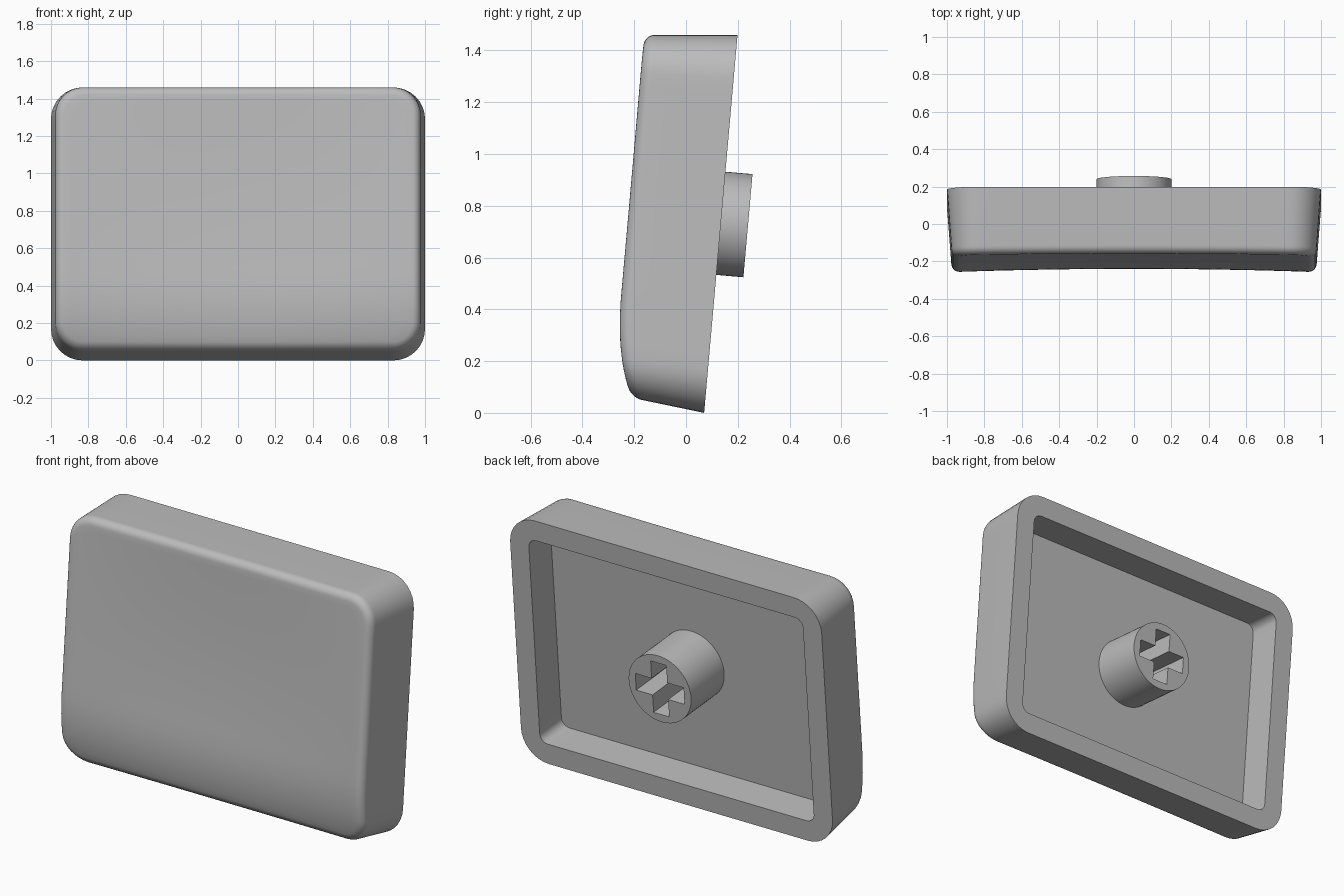
import bpy, bmesh, math
from mathutils import Matrix

if "Cube" in bpy.data.objects:
    bpy.data.objects.remove(bpy.data.objects["Cube"])

TILT = math.radians(5.05)
S, C = math.sin(TILT), math.cos(TILT)
# Local frame: x across, y up the back plane, z out through the dished face
FRAME = Matrix(((1, 0, 0, 0), (0, S, -C, 0.07), (0, C, S, 0), (0, 0, 0, 1)))
HEIGHT = 1.4655
CAVITY = 0.2

grey = bpy.data.materials.new("grey plastic")
grey.diffuse_color = (0.5, 0.5, 0.5, 1)
grey.use_nodes = True
grey.node_tree.nodes["Principled BSDF"].inputs["Base Color"].default_value = grey.diffuse_color


def face_depth(x, u):
    """Depth of the scooped front face, rolling off at its lower edge."""
    roll = 0.075 * (max(0.0, 0.45 - u) / 0.42) ** 2.5
    across = max(0.0, 1 - (x / 0.95) ** 2)
    along = math.sin(math.pi * min(max(u / HEIGHT, 0), 1))
    return 0.36 - roll - across * (0.004 + 0.022 * along)


def outline(half, low, high, r, corner=8, nx=28, ny=20):
    """Rounded rectangle with evenly divided straight sides."""
    corners = [(half - r, high - r, 0), (-half + r, high - r, 90),
               (-half + r, low + r, 180), (half - r, low + r, 270)]
    pts = []
    for k, (cx, cy, a0) in enumerate(corners):
        for i in range(corner + 1):
            a = math.radians(a0 + 90 * i / corner)
            pts.append((cx + r * math.cos(a), cy + r * math.sin(a)))
        nxt = corners[(k + 1) % 4]
        a = math.radians(a0 + 90)
        end = (nxt[0] + r * math.cos(a), nxt[1] + r * math.sin(a))
        start, n = pts[-1], (nx if k % 2 == 0 else ny)
        for i in range(1, n):
            t = i / n
            pts.append((start[0] + (end[0] - start[0]) * t,
                        start[1] + (end[1] - start[1]) * t))
    return pts


def finish(ob):
    ob.data.materials.clear()
    ob.data.materials.append(grey)
    bpy.ops.object.select_all(action='DESELECT')
    ob.select_set(True)
    bpy.context.view_layer.objects.active = ob
    bpy.ops.object.shade_smooth_by_angle(angle=math.radians(30))


# Cap shell: rings from the cavity floor, over the rim, up the walls, over the face
rings = []
inner = outline(0.88, 0.12, HEIGHT - 0.12, 0.05)
rings.append([(x, u, CAVITY) for x, u in inner])
rings.append([(x, u, 0) for x, u in inner])
rings.append([(x, u, 0) for x, u in outline(1.0, 0, HEIGHT, 0.17)])
FILLET = 0.045
for i in range(7):
    a = math.pi / 2 * i / 6
    ins = FILLET * (1 - math.cos(a))
    ring = outline(0.977 - ins, 0.028 + ins, 1.438 - ins, 0.15 - ins)
    rings.append([(x, u, face_depth(x, u) - FILLET * (1 - math.sin(a))) for x, u in ring])
top = rings[-1]
mid = 0.733
STEPS = 22
for i in range(1, STEPS):
    k = 1 - i / STEPS
    rings.append([(x * k, mid + (u - mid) * k, face_depth(x * k, mid + (u - mid) * k))
                  for x, u, _ in top])

bm = bmesh.new()
loops = [[bm.verts.new(p) for p in ring] for ring in rings]
n = len(loops[0])
for a, b in zip(loops, loops[1:]):
    for i in range(n):
        j = (i + 1) % n
        bm.faces.new((a[i], a[j], b[j], b[i]))
bm.faces.new(loops[0])
centre = bm.verts.new((0, mid, face_depth(0, mid)))
for i in range(n):
    bm.faces.new((loops[-1][i], loops[-1][(i + 1) % n], centre))
bmesh.ops.recalc_face_normals(bm, faces=bm.faces)
mesh = bpy.data.meshes.new("cap_shell")
bm.to_mesh(mesh)
bm.free()
shell = bpy.data.objects.new("cap_shell", mesh)
shell.matrix_world = FRAME
bpy.context.collection.objects.link(shell)
finish(shell)

# Stem: round post with a cross-shaped socket, standing on the cavity floor
STEM_END = -0.105
circle = [(0.2 * math.cos(math.tau * i / 64), 0.2 * math.sin(math.tau * i / 64))
          for i in range(64)]
L, W = 0.155, 0.05
quarter = [(L, -W), (L, W), (W, W)]
cross = []
for k in range(4):
    c, s = round(math.cos(k * math.pi / 2)), round(math.sin(k * math.pi / 2))
    cross += [(x * c - y * s, x * s + y * c) for x, y in quarter]
curve = bpy.data.curves.new("stem", 'CURVE')
curve.dimensions = '2D'
curve.fill_mode = 'BOTH'
curve.extrude = (CAVITY - STEM_END) / 2
for pts in (circle, cross):
    spline = curve.splines.new('POLY')
    spline.points.add(len(pts) - 1)
    for p, (x, y) in zip(spline.points, pts):
        p.co = (x, y, 0, 1)
    spline.use_cyclic_u = True
stem = bpy.data.objects.new("stem", curve)
stem.matrix_world = FRAME @ Matrix.Translation((0, 0.735, (CAVITY + STEM_END) / 2))
bpy.context.collection.objects.link(stem)
bpy.ops.object.select_all(action='DESELECT')
stem.select_set(True)
bpy.context.view_layer.objects.active = stem
bpy.ops.object.convert(target='MESH')
stem = bpy.context.view_layer.objects.active
bm = bmesh.new()
bm.from_mesh(stem.data)
bmesh.ops.remove_doubles(bm, verts=bm.verts, dist=1e-5)
bmesh.ops.recalc_face_normals(bm, faces=bm.faces)
bm.to_mesh(stem.data)
bm.free()
stem.name = "stem"
finish(stem)
